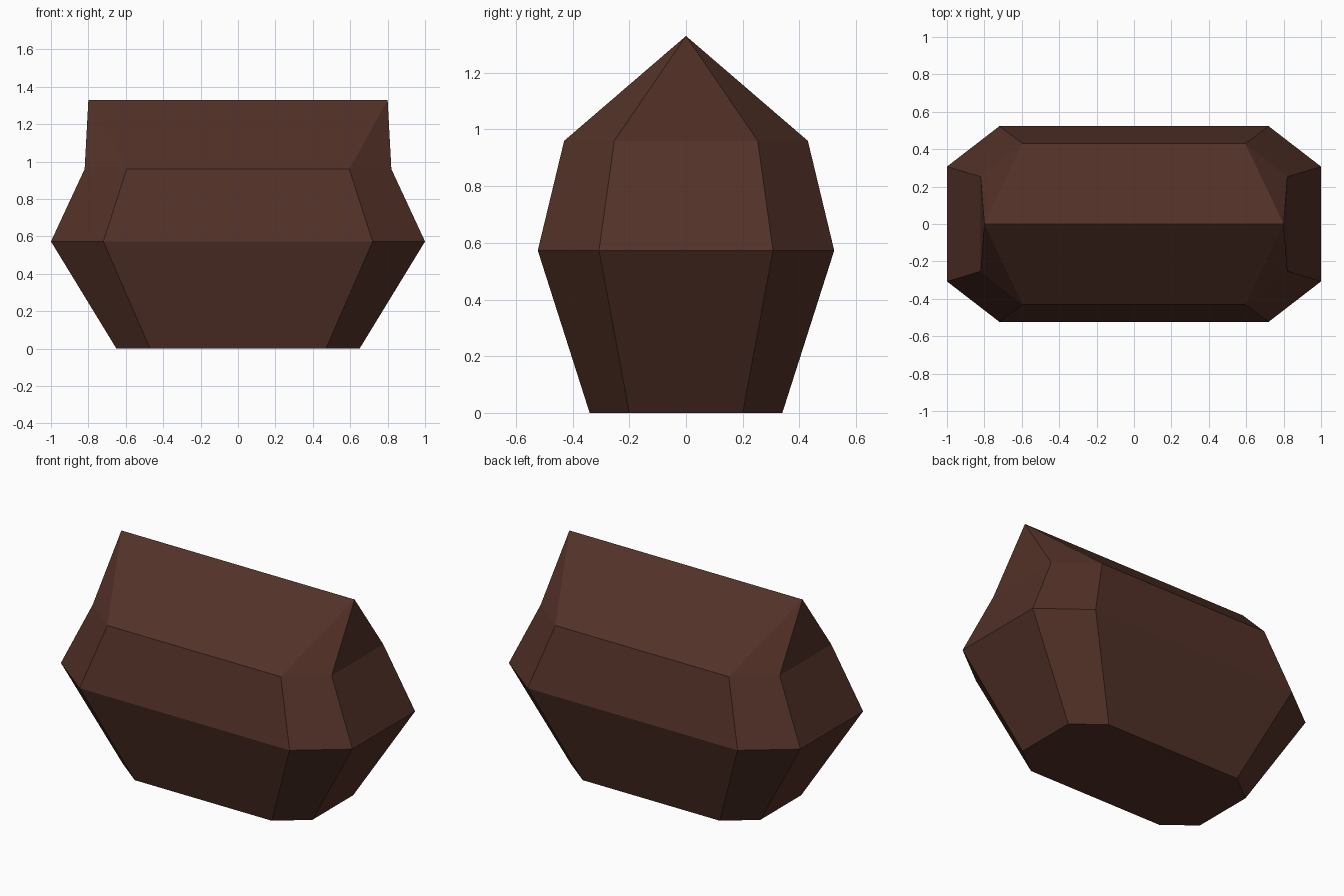
import bpy
import bmesh

default_cube = bpy.data.objects.get("Cube")
if default_cube:
    bpy.data.objects.remove(default_cube, do_unlink=True)

# Colour
brown = bpy.data.materials.new("dark_brown")
brown.use_nodes = True
colour = (0.085, 0.031, 0.021, 1.0)
brown.diffuse_color = colour
shader = brown.node_tree.nodes["Principled BSDF"]
shader.inputs["Base Color"].default_value = colour
shader.inputs["Roughness"].default_value = 0.9


def octagon(bm, z, end_x, end_y, side_x, side_y):
    """Ring of eight corners: a short facet at each end, a long one on each side."""
    quarter = [(end_x, end_y), (side_x, side_y)]
    half = quarter + [(-x, y) for x, y in reversed(quarter)]
    ring = half + [(-x, -y) for x, y in half]
    return [bm.verts.new((x, y, z)) for x, y in ring]


# Body levels: height, end corner x and y, side corner x and y
levels = [
    (0.0, 0.65, 0.20, 0.47, 0.34),
    (0.573, 1.0, 0.307, 0.72, 0.523),
    (0.96, 0.82, 0.253, 0.595, 0.43),
    (1.33, 0.80, 0.0, 0.80, 0.0),
]

bm = bmesh.new()
rings = [octagon(bm, *level) for level in levels]
bm.faces.new(list(reversed(rings[0])))
for lower, upper in zip(rings, rings[1:]):
    for i in range(len(lower)):
        j = (i + 1) % len(lower)
        bm.faces.new((lower[i], lower[j], upper[j], upper[i]))

# The top ring closes into a straight ridge
bmesh.ops.remove_doubles(bm, verts=bm.verts[:], dist=0.0001)
bmesh.ops.recalc_face_normals(bm, faces=bm.faces[:])

mesh = bpy.data.meshes.new("faceted_body")
bm.to_mesh(mesh)
bm.free()
mesh.materials.append(brown)
body = bpy.data.objects.new("faceted_body", mesh)
bpy.context.scene.collection.objects.link(body)
